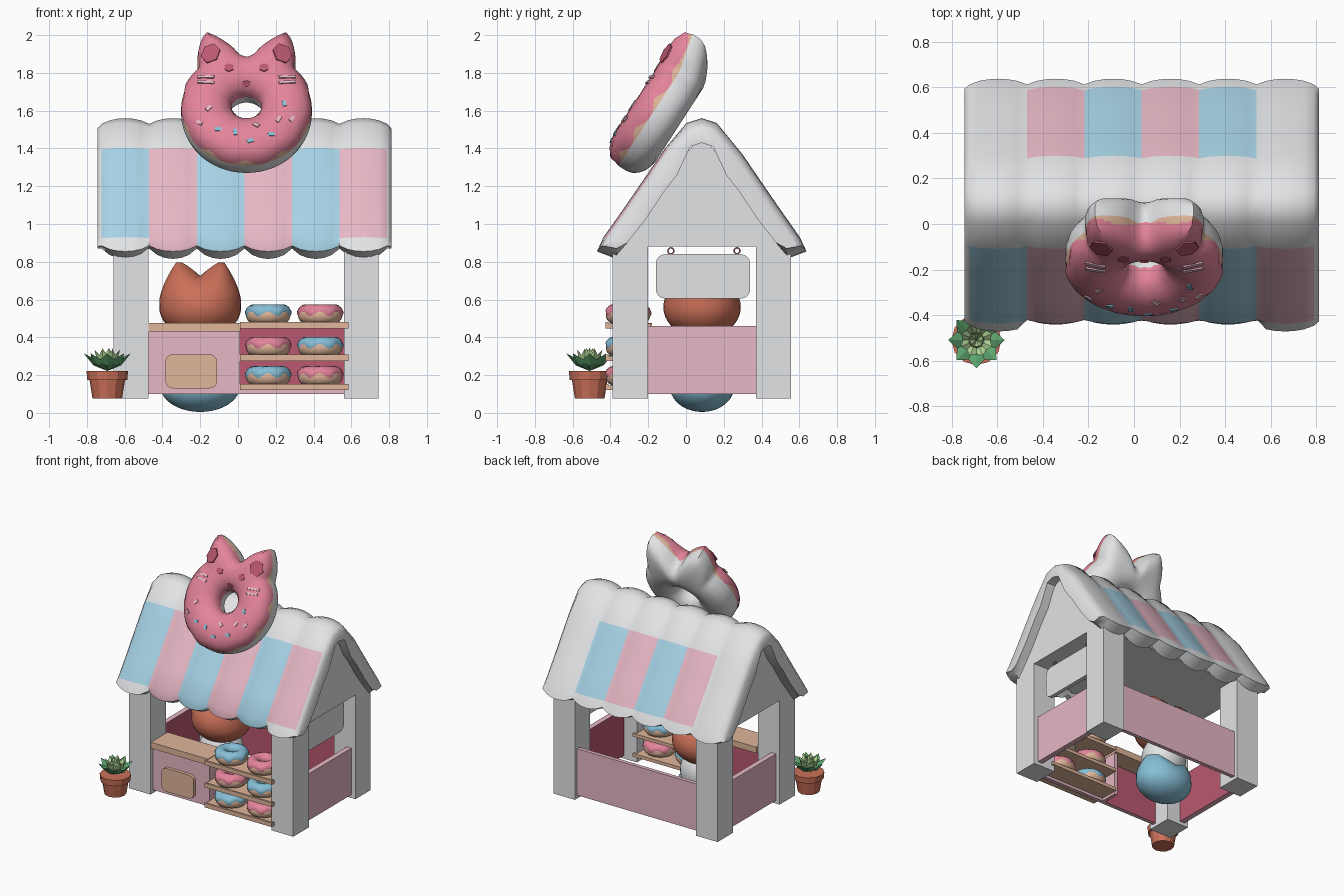
import bpy, bmesh, math
from mathutils import Vector, Matrix
from math import sin, cos, pi, radians

if "Cube" in bpy.data.objects:
    bpy.data.objects.remove(bpy.data.objects["Cube"])

def mat(name, r, g, b):
    m = bpy.data.materials.new(name)
    lin = [((c / 255 + 0.055) / 1.055) ** 2.4 for c in (r, g, b)]
    m.diffuse_color = (*lin, 1)
    m.use_nodes = True
    m.node_tree.nodes["Principled BSDF"].inputs["Base Color"].default_value = m.diffuse_color
    return m

WHITE = mat("off_white", 226, 227, 229)
PINK = mat("pale_pink", 230, 183, 196)
BLUE = mat("light_blue", 166, 210, 229)
ICING = mat("icing_pink", 228, 132, 154)
TAN = mat("dough_tan", 224, 182, 154)
RUST = mat("terracotta", 203, 112, 88)
DARK = mat("dark_pink", 186, 88, 112)
LEAF = mat("leaf_green", 176, 212, 150)
DEEP = mat("deep_green", 92, 162, 108)
SKY = mat("icing_blue", 134, 190, 214)

def finish(bm, name, mats, M=None, smooth=None):
    bmesh.ops.recalc_face_normals(bm, faces=bm.faces)
    me = bpy.data.meshes.new(name)
    bm.to_mesh(me)
    bm.free()
    ob = bpy.data.objects.new(name, me)
    bpy.context.collection.objects.link(ob)
    for m in mats:
        me.materials.append(m)
    if M is not None:
        ob.matrix_world = M
    if smooth:
        bpy.ops.object.select_all(action='DESELECT')
        ob.select_set(True)
        bpy.context.view_layer.objects.active = ob
        bpy.ops.object.shade_smooth_by_angle(angle=radians(smooth))
    return ob

def box(name, x, y, z, m, inner=None, round_axis=None, r=0.04):
    """Box from ranges; inner = direction of the face painted dark pink."""
    bm = bmesh.new()
    size = Vector((x[1] - x[0], y[1] - y[0], z[1] - z[0]))
    mid = Vector((x[0] + x[1], y[0] + y[1], z[0] + z[1])) / 2
    bmesh.ops.create_cube(bm, size=1, matrix=Matrix.Translation(mid) @ Matrix.Diagonal((*size, 1)))
    if round_axis is not None:
        es = [e for e in bm.edges if abs((e.verts[0].co - e.verts[1].co).normalized()[round_axis]) > .9]
        bmesh.ops.bevel(bm, geom=es, offset=r, segments=4, profile=0.5, affect='EDGES')
    bm.normal_update()
    if inner:
        for f in bm.faces:
            f.material_index = int(f.normal.dot(Vector(inner)) > .9)
    return finish(bm, name, [m, DARK])

def grid(name, fn, nu, nv, mats, close_v=True, rule=None, M=None):
    """Surface closed in u, optionally closed in v."""
    bm = bmesh.new()
    vs = [[bm.verts.new(fn(i, j)) for j in range(nv)] for i in range(nu)]
    for i in range(nu):
        for j in range(nv if close_v else nv - 1):
            i2, j2 = (i + 1) % nu, (j + 1) % nv
            f = bm.faces.new((vs[i][j], vs[i2][j], vs[i2][j2], vs[i][j2]))
            if rule:
                f.material_index = rule(j)
    return finish(bm, name, mats, M, 50)

def ear_bump(th):
    d = math.degrees(th) % 360
    e = max(max(0, 1 - abs(d - c) / 20) for c in (63.5, 116.5))
    return 0.145 * e ** 0.8 - 0.055 * max(0, 1 - abs(d - 90) / 25) + .015 * max(0, -sin(th)) ** 2

def torus_pt(th, ph, R, a, b, ears, off=0):
    aa, s, lift = a + off, sin(ph), 0
    if ears:                       # fuller, boxier section for the sign, ears lean forward
        s = math.copysign(abs(s) ** .8, s)
        if cos(ph) > 0:
            aa += ear_bump(th)
            lift = .35 * max(0, ear_bump(th)) * cos(ph) * (sin(th) > 0)
    r = R + aa * cos(ph)
    return Vector((r * cos(th), r * sin(th), (b + off) * s + lift))

def donut(name, R, a, b, M, dough, icing, ears=False, nu=32, nv=16, drips=7, off=0.007, edge=(-4, 19)):
    grid(name + "_dough", lambda i, j: torus_pt(2 * pi * i / nu, 2 * pi * (j - .5) / nv, R, a, b, ears),
         nu, nv, [dough, TAN], True, lambda j: int(1 <= j < nv / 2), M)
    rows = 9
    def ice(i, j):
        th = 2 * pi * i / nu
        p0 = radians(edge[0] + edge[1] * sin(drips * th))
        t = j / (rows - 1)
        return torus_pt(th, p0 + (radians(185) - p0) * t, R, a, b, ears, off if 0 < j < rows - 1 else -.003)
    grid(name + "_icing", ice, nu, rows, [icing], False, None, M)

# posts and the solid gable block between them
CX, CY = 0.04, 0.083
for sx, px in (("left", (-.66, -.475)), ("right", (.56, .745))):
    for sy, py in (("front", (-.39, -.2)), ("back", (.37, .557))):
        box(f"{sy}_{sx}_post", px, py, (.075, .9), WHITE)
bm = bmesh.new()
prof = [(-.47, .88), (.47, .88), (.26, 1.16), (0, 1.47), (-.26, 1.16)]
f = bm.faces.new([bm.verts.new((-.66, CY + y, z)) for y, z in prof])
g = bmesh.ops.extrude_face_region(bm, geom=[f])
bmesh.ops.translate(bm, vec=(1.405, 0, 0), verts=[v for v in g['geom'] if isinstance(v, bmesh.types.BMVert)])
finish(bm, "gable_block", [WHITE])

# low wall panels, dark on the inside
box("back_panel", (-.475, .56), (.5, .53), (.1, .46), PINK, (0, -1, 0))
box("left_panel", (-.63, -.59), (-.2, .37), (.1, .46), PINK, (1, 0, 0))
box("right_panel", (.67, .71), (-.2, .37), (.1, .46), PINK, (-1, 0, 0))
box("front_panel", (-.475, .01), (-.36, -.33), (.1, .43), PINK, (0, 1, 0))
box("front_kick", (.01, .56), (-.36, -.33), (.1, .121), PINK)
box("counter_side", (-.015, .01), (-.33, -.2), (.1, .43), PINK)
box("counter_top", (-.475, .012), (-.385, -.18), (.43, .477), TAN)
box("price_plate", (-.385, -.11), (-.385, -.36), (.13, .31), TAN, None, 1)

# puffy striped roof: rows of (y, z, puff y, puff z) for half a section
OUT = [(0, 1.53, 0, .03), (.07, 1.51, .01, .025), (.18, 1.395, .012, .008), (.29, 1.235, .012, .008),
       (.40, 1.075, .012, .008), (.505, .925, .015, .005), (.53, .885, .025, -.03)]
INN = [(0, 1.43, 0, 0), (.06, 1.41, 0, 0), (.13, 1.26, 0, 0), (.20, 1.17, 0, 0),
       (.30, 1.02, 0, 0), (.395, .9, 0, 0), (.45, .87, 0, -.055)]
def both(h):
    return [(-y, z, -py, pz) for y, z, py, pz in reversed(h[1:])] + h
outer, inner = both(OUT), both(INN)
outer[8] = (.205, 1.36, .012, .008)        # stripes start lower at the back
SEG, SUB, X0, W = 6, 6, -.722, 1.512 / 6
stations = [(-.745, 0, .25)] + [(X0 + W * i / SUB, sin(pi * (i % SUB) / SUB) ** .7, 0) for i in range(SEG * SUB + 1)] + [(.813, 0, .25)]
bm = bmesh.new()
rings = []
for x, p, sh in stations:
    o = [Vector((x, CY + y + a * p, z + b * p)) for y, z, a, b in outer]
    n = [Vector((x, CY + y + a * p, z + b * p)) for y, z, a, b in inner]
    if X0 + W * .99 < x < X0 + W * 5.01:    # middle front hem sits back a little
        o[0].y += .03
    ring = [u.lerp(v, sh) for u, v in zip(o, n)] + list(reversed(n))
    rings.append([bm.verts.new(c) for c in ring])
for s in range(len(rings) - 1):
    seg = (s - 1) // SUB
    for k in range(26):
        k2 = (k + 1) % 26
        f = bm.faces.new((rings[s][k], rings[s + 1][k], rings[s + 1][k2], rings[s][k2]))
        mid = 1 <= seg <= 4
        striped = 0 <= seg < SEG and (k in (1, 2, 3) or (mid and k in (0, 8, 9, 10)))
        f.material_index = 1 + seg % 2 if striped else 0
for ring in (rings[0], rings[-1]):
    for i in range(12):
        bm.faces.new((ring[i], ring[i + 1], ring[24 - i], ring[25 - i]))
finish(bm, "awning_roof", [WHITE, BLUE, PINK], None, 45)

# display shelves and small donuts
for lvl, z in enumerate((.145, .3, .472)):
    box(f"shelf_{lvl}", (.01, .585), (-.415, -.185), (z - .025, z), TAN)
    box(f"shelf_lip_{lvl}", (.01, .585), (-.425, -.41), (z - .025, z + .008), TAN)
    for c, x in enumerate((.16, .435)):
        donut(f"donut_{lvl}_{c}", .076, .042, .048, Matrix.Translation((x, -.307, z + .048)),
              TAN, SKY if (lvl + c) % 2 == 0 else ICING)

# hanging side board with two rings
box("side_board", (.64, .67), (-.16, .34), (.605, .84), WHITE, None, 0, .05)
for i, y in enumerate((-.08, .27)):
    M = Matrix.Translation((.655, y, .858)) @ Matrix.Rotation(pi / 2, 4, 'Y')
    grid(f"board_ring_{i}", lambda a, b: torus_pt(a * pi / 6, b * pi / 3, .016, .004, .004, False),
         12, 6, [ICING], True, None, M)

# big tilted donut sign with ears
SIGN = Matrix.Translation((.045, -.14, 1.597)) @ Matrix.Rotation(radians(57), 4, 'X')
R, A, B = .215, .132, .128
donut("sign", R, A, B, SIGN, WHITE, ICING, True, 96, 24, 11, .01, (5, 8))

def plate(name, x, v, w, h, m, sides=4, turn=0):
    """Thin painted plate lying on the sign icing."""
    th = math.atan2(v, x)
    aa = A + .01 + ear_bump(th)
    c = max(-.95, min(.95, (math.hypot(x, v) - R) / aa))
    ph = math.acos(c)
    p = torus_pt(th, ph, R, A, B, True, .01)
    e = .01
    du = torus_pt(th + e, ph, R, A, B, True, .01) - p
    dv = torus_pt(th, ph + e, R, A, B, True, .01) - p
    n = du.cross(dv).normalized()
    n = n if n.z > 0 else -n
    t = (Vector((1, 0, 0)) - n * n.x).normalized()
    rot = Matrix((t, n.cross(t), n)).transposed().to_4x4()
    bm = bmesh.new()
    bmesh.ops.create_cone(bm, cap_ends=True, segments=sides, radius1=.7, radius2=.7, depth=.008,
                          matrix=Matrix.Rotation(pi / 4 if sides == 4 else 0, 4, 'Z'))
    finish(bm, name, [m], SIGN @ Matrix.Translation(p) @ rot @ Matrix.Rotation(radians(turn), 4, 'Z') @ Matrix.Diagonal((w, h, 1, 1)))

for s in (-1, 1):
    plate(f"inner_ear_{s}", .19 * s, .275, .075, .085, DARK, 6, 20 * s)
    plate(f"eye_{s}", .09 * s, .18, .04, .035, DARK, 6)
    for k in range(2):
        plate(f"whisker_{s}_{k}", .215 * s, .13 - .035 * k, .09, .016, PINK, 4, 8 * s)
plate("nose", 0, .15, .035, .025, DARK, 6)
for i, (x, v) in enumerate([(-.15, -.2), (-.2, -.07), (-.06, -.22), (.05, -.17), (.13, -.23), (.24, -.13),
                            (.2, -.04), (-.25, -.15), (.02, -.27), (.17, -.14)]):
    plate(f"sprinkle_{i}", x, v, .035, .02, (SKY, PINK)[i % 2], 4, 47 * i)

# shopkeeper: rusty eared head, white middle, blue base
def blob(name, c, r, m, ears=False):
    bm = bmesh.new()
    bmesh.ops.create_uvsphere(bm, u_segments=32, v_segments=20, radius=1, matrix=Matrix.Diagonal((*r, 1)))
    if ears:
        for v in bm.verts:
            if v.co.z > 0:
                e = max(0, 1 - abs(abs(v.co.x) - .12) / .12) * max(0, 1 - abs(v.co.y) / .2)
                v.co.z += .11 * e
    finish(bm, name, [m], Matrix.Translation(c), 60)

blob("keeper_head", (-.2, .085, .56), (.217, .205, .165), RUST, True)
blob("keeper_middle", (-.2, .085, .33), (.16, .15, .17), WHITE)
blob("keeper_base", (-.2, .085, .14), (.21, .17, .135), SKY, True)

# potted succulent
PX, PY = -.692, -.51
for name, r1, r2, z0, z1 in (("pot_body", .078, .095, .075, .18), ("pot_rim", .106, .11, .175, .222)):
    bm = bmesh.new()
    bmesh.ops.create_cone(bm, cap_ends=True, segments=12, radius1=r1, radius2=r2, depth=z1 - z0)
    finish(bm, name, [RUST], Matrix.Translation((PX, PY, (z0 + z1) / 2)))
for k, (n, ln, tilt, w, m) in enumerate([(8, .155, 35, .05, DEEP), (8, .135, 55, .042, LEAF), (5, .125, 74, .035, LEAF)]):
    bm = bmesh.new()
    for i in range(n):
        M = Matrix.Rotation(2 * pi * (i + .5 * k) / n, 4, 'Z') @ Matrix.Rotation(-radians(tilt), 4, 'Y')
        b, l, r, t, u, d = [bm.verts.new(M @ Vector(c)) for c in
            ((0, 0, 0), (ln * .55, w, 0), (ln * .55, -w, 0), (ln, 0, .005), (ln * .5, 0, .016), (ln * .5, 0, -.018))]
        for q in ((b, l, u), (l, t, u), (t, r, u), (r, b, u), (l, b, d), (t, l, d), (r, t, d), (b, r, d)):
            bm.faces.new(q)
    finish(bm, f"succulent_leaves_{k}", [m], Matrix.Translation((PX, PY, .222)))
